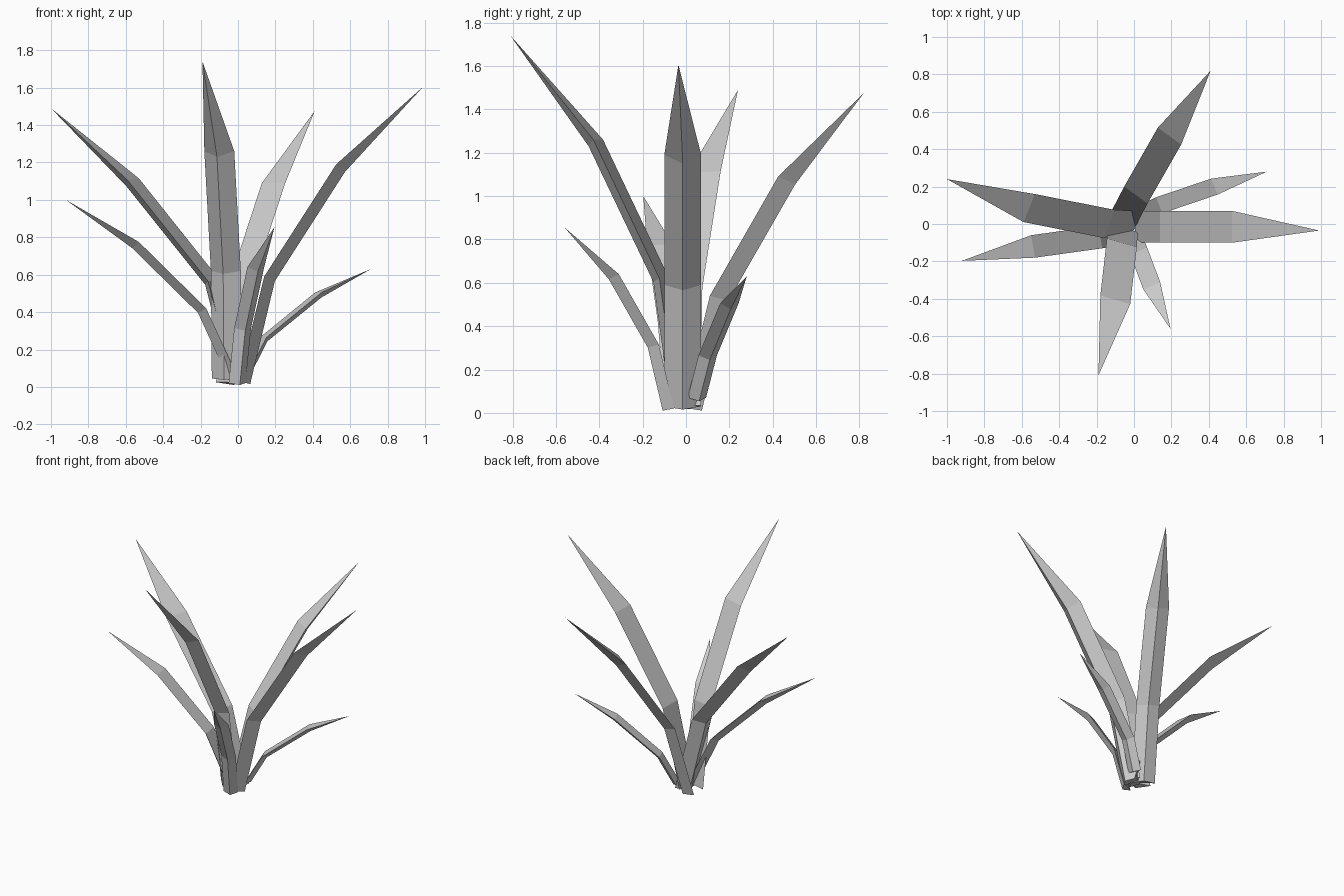
import bpy, bmesh
from mathutils import Vector

if "Cube" in bpy.data.objects:
    bpy.data.objects.remove(bpy.data.objects["Cube"])


def leaf(name, base, low, high, tip, width, keel):
    """Three-sided leaf: flat inner face, keel on the outside, pointed tip.
    base/low/high/tip run along the middle of the inner face."""
    pts = [Vector(p) for p in (base, low, high, tip)]
    half = Vector(width) / 2
    bm = bmesh.new()
    rings = []
    for i in range(3):
        t = (pts[i + 1] - pts[i]).normalized()
        if i:
            t = (t + (pts[i] - pts[i - 1]).normalized()).normalized()
        out = t.cross(half).normalized()
        if out.z > 0:
            out = -out
        ring = (pts[i] - half, pts[i] + out * keel, pts[i] + half)
        rings.append([bm.verts.new(p) for p in ring])
    end = bm.verts.new(pts[3])
    for a, b in zip(rings, rings[1:]):
        for k in range(3):
            n = (k + 1) % 3
            bm.faces.new((a[k], a[n], b[n], b[k]))
    for k in range(3):
        bm.faces.new((rings[2][k], rings[2][(k + 1) % 3], end))
    bm.faces.new(rings[0][::-1])
    bmesh.ops.recalc_face_normals(bm, faces=bm.faces)
    mesh = bpy.data.meshes.new(name)
    bm.to_mesh(mesh)
    bm.free()
    bpy.context.collection.objects.link(bpy.data.objects.new(name, mesh))


# Four large leaves
leaf("large_leaf_right", (0.005, -0.015, 0.03), (0.14, -0.015, 0.59),
     (0.525, -0.015, 1.19), (0.99, -0.035, 1.605), (0, 0.17, 0), 0.062)
leaf("large_leaf_back", (-0.055, 0.03, 0.025), (0.01, 0.155, 0.54),
     (0.19, 0.47, 1.09), (0.41, 0.82, 1.475), (0.125, -0.09, 0), 0.055)
leaf("large_leaf_left", (0.01, -0.005, 0.03), (-0.13, 0.0, 0.57),
     (-0.56, 0.085, 1.11), (-1.0, 0.24, 1.49), (0.06, 0.15, 0.01), 0.055)
leaf("large_leaf_front", (-0.06, -0.02, 0.045), (-0.065, -0.10, 0.62),
     (-0.10, -0.405, 1.26), (-0.19, -0.81, 1.74), (0.16, -0.045, 0), 0.055)

# Three small leaves
leaf("small_leaf_left", (-0.01, -0.04, 0.05), (-0.18, -0.07, 0.42),
     (-0.54, -0.12, 0.775), (-0.92, -0.197, 1.0), (-0.02, 0.12, 0), 0.042)
leaf("small_leaf_front", (-0.005, -0.075, 0.02), (0.025, -0.145, 0.315),
     (0.095, -0.33, 0.64), (0.195, -0.56, 0.855), (0.09, 0.04, 0), 0.037)
leaf("small_leaf_right", (0.035, 0.05, 0.07), (0.135, 0.10, 0.265),
     (0.43, 0.20, 0.505), (0.71, 0.28, 0.63), (-0.035, 0.085, 0), 0.032)
